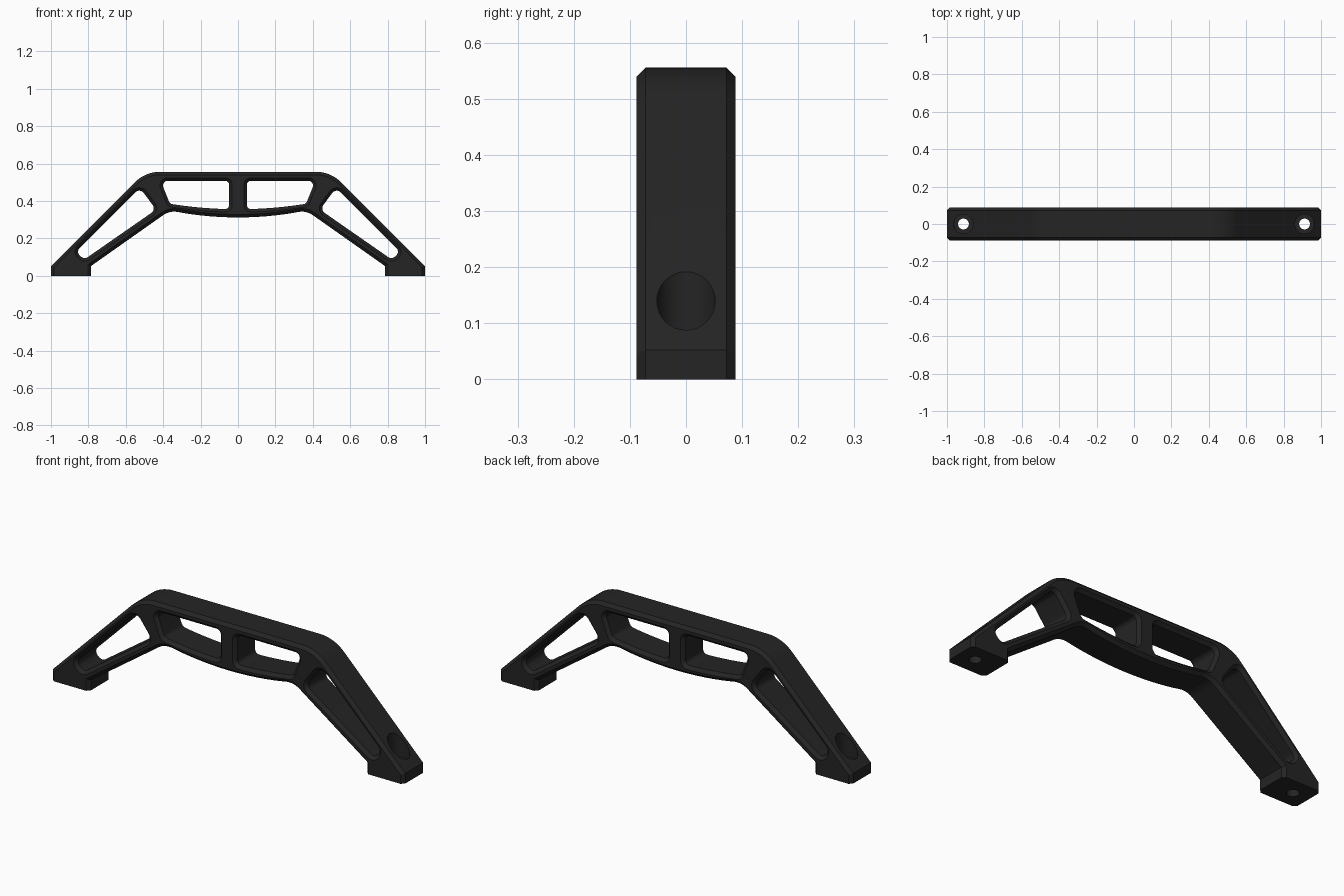
import bpy, bmesh, math
from mathutils import Vector

if "Cube" in bpy.data.objects:
    bpy.data.objects.remove(bpy.data.objects["Cube"])

HALF_W, CHAMFER = 0.088, 0.016

black = bpy.data.materials.new("matte black")
black.diffuse_color = (0.018, 0.018, 0.018, 1)
black.use_nodes = True
black.node_tree.nodes["Principled BSDF"].inputs["Base Color"].default_value = black.diffuse_color


def rounded(corners, steps=8):
    """Corners are (x, z, fillet radius); returns points with arcs at the corners."""
    out = []
    n = len(corners)
    for i, (x, z, r) in enumerate(corners):
        p = Vector((x, z))
        if r == 0:
            out.append(p)
            continue
        a = (Vector(corners[i - 1][:2]) - p).normalized()
        b = (Vector(corners[(i + 1) % n][:2]) - p).normalized()
        half = a.angle(b) / 2
        c = p + (a + b).normalized() * (r / math.sin(half))
        s = p + a * (r / math.tan(half)) - c
        e = p + b * (r / math.tan(half)) - c
        sweep = s.angle_signed(e)
        for k in range(steps + 1):
            t = -sweep * k / steps
            out.append(c + Vector((s.x * math.cos(t) - s.y * math.sin(t),
                                   s.x * math.sin(t) + s.y * math.cos(t))))
    return out


def offset(pts, d):
    """Shift a closed loop to its left by d with mitred corners."""
    out = []
    for i, p in enumerate(pts):
        a = (p - pts[i - 1]).normalized()
        b = (pts[(i + 1) % len(pts)] - p).normalized()
        na, nb = Vector((-a.y, a.x)), Vector((-b.y, b.x))
        out.append(p + (na + nb) * (d / (1 + na.dot(nb))))
    return out


def mirror(pts):
    return [Vector((-p.x, p.y)) for p in reversed(pts)]


def sag(x, low, rise, span):
    return low + rise * (x / span) ** 2


# Outer outline, anticlockwise; feet run below the floor and are trimmed later
right = [(x, sag(x, 0.312, 0.037, 0.365), 0) for x in (0.04, 0.08, 0.12, 0.16, 0.2, 0.24, 0.28)]
right += [(0.365, 0.349, 0.1), (0.785, 0.053, 0), (0.785, -0.06, 0),
          (1, -0.06, 0), (1, 0.052, 0), (0.496, 0.556, 0.19)]
left = [(-x, z, r) for x, z, r in reversed(right)]
outline = rounded([(0, 0.312, 0)] + right + left)

# Openings
leg_hole = rounded([(0.438, 0.354, 0.03), (0.822, 0.087, 0.028),
                    (0.868, 0.128, 0.028), (0.525, 0.471, 0.03)])
window = rounded([(0.047, 0.357, 0.022)]
                 + [(x, sag(x, 0.356, 0.029, 0.364), 0) for x in (0.1, 0.15, 0.2, 0.25, 0.3)]
                 + [(0.364, 0.385, 0.025), (0.413, 0.508, 0.025), (0.047, 0.508, 0.022)])
holes = [leg_hole, window, mirror(leg_hole), mirror(window)]
loops = [outline] + [list(reversed(h)) for h in holes]

# Handle body: chamfered walls around each loop, then the two side faces
bm = bmesh.new()
caps = [[], []]
for loop in loops:
    inset = offset(loop, CHAMFER)
    rings = []
    for y, pts in ((-HALF_W, inset), (-HALF_W + CHAMFER, loop),
                   (HALF_W - CHAMFER, loop), (HALF_W, inset)):
        rings.append([bm.verts.new((p.x, y, p.y)) for p in pts])
    n = len(loop)
    for r0, r1 in zip(rings, rings[1:]):
        for i in range(n):
            j = (i + 1) % n
            bm.faces.new((r0[i], r0[j], r1[j], r1[i]))
    for cap, ring in zip(caps, (rings[0], rings[-1])):
        cap += [bm.edges.get((ring[i], ring[(i + 1) % n])) for i in range(n)]
for cap, s in zip(caps, (-1, 1)):
    bmesh.ops.triangle_fill(bm, edges=cap, use_beauty=True, normal=(0, s, 0))

# Trim the feet flat at the floor
bmesh.ops.bisect_plane(bm, geom=bm.verts[:] + bm.edges[:] + bm.faces[:],
                       plane_co=(0, 0, 0), plane_no=(0, 0, -1), clear_outer=True)
bmesh.ops.holes_fill(bm, edges=[e for e in bm.edges if e.is_boundary], sides=0)
bmesh.ops.recalc_face_normals(bm, faces=bm.faces[:])
mesh = bpy.data.meshes.new("handle")
bm.to_mesh(mesh)
bm.free()
mesh.materials.append(black)
handle = bpy.data.objects.new("handle", mesh)
bpy.context.collection.objects.link(handle)


# Screw holes with wider pockets for the screw heads
def drill(name, x, radius, bottom, top):
    bpy.ops.mesh.primitive_cylinder_add(vertices=32, radius=radius, depth=top - bottom,
                                        location=(x, 0, (top + bottom) / 2))
    cutter = bpy.context.object
    cutter.name = name
    cutter.data.materials.append(black)
    bpy.context.view_layer.objects.active = handle
    mod = handle.modifiers.new(name, 'BOOLEAN')
    mod.operation, mod.solver, mod.object = 'DIFFERENCE', 'EXACT', cutter
    bpy.ops.object.modifier_apply(modifier=mod.name)
    bpy.data.objects.remove(cutter)


for x in (-0.912, 0.912):
    drill("head_pocket", x, 0.052, 0.06, 0.4)
    drill("screw_hole", x, 0.029, -0.1, 0.3)

bpy.ops.object.select_all(action='DESELECT')
handle.select_set(True)
bpy.context.view_layer.objects.active = handle
bpy.ops.object.shade_smooth_by_angle(angle=math.radians(30))
